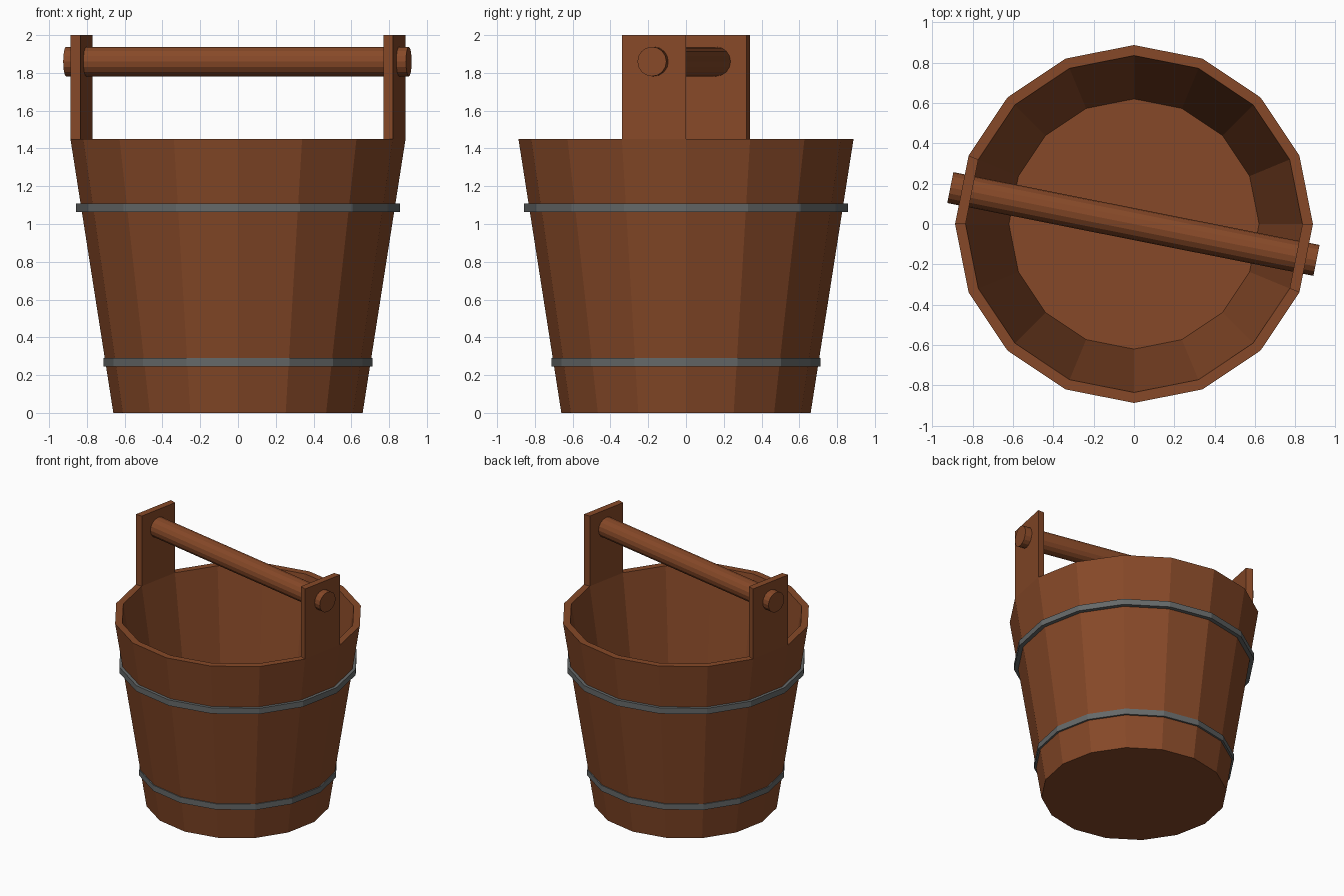
import bpy, bmesh, math
from mathutils import Matrix, Vector

if "Cube" in bpy.data.objects:
    bpy.data.objects.remove(bpy.data.objects["Cube"])

SIDES = 16


def material(name, color):
    m = bpy.data.materials.new(name)
    m.diffuse_color = (*color, 1)
    m.use_nodes = True
    m.node_tree.nodes["Principled BSDF"].inputs["Base Color"].default_value = m.diffuse_color
    return m


wood = material("wood", (0.24, 0.066, 0.021))
iron = material("iron", (0.13, 0.14, 0.14))


def finish(bm, name, mat):
    bmesh.ops.recalc_face_normals(bm, faces=bm.faces)
    mesh = bpy.data.meshes.new(name)
    bm.to_mesh(mesh)
    bm.free()
    mesh.materials.append(mat)
    ob = bpy.data.objects.new(name, mesh)
    bpy.context.collection.objects.link(ob)
    return ob


def ring(bm, r, z):
    return [bm.verts.new((r * math.cos(a), r * math.sin(a), z))
            for a in (math.tau * i / SIDES for i in range(SIDES))]


def bridge(bm, a, b):
    return [bm.faces.new((a[i], a[(i + 1) % SIDES], b[(i + 1) % SIDES], b[i]))
            for i in range(SIDES)]


# Tapered, hollow tub with a floor
bm = bmesh.new()
outer_low, outer_top = ring(bm, 0.66, 0), ring(bm, 0.887, 1.45)
inner_top, inner_low = ring(bm, 0.835, 1.45), ring(bm, 0.62, 0.06)
bridge(bm, outer_low, outer_top)
rim = bridge(bm, outer_top, inner_top)
bridge(bm, inner_top, inner_low)
bm.faces.new(outer_low)
bm.faces.new(inner_low)

# Two opposite rim segments raised into handle posts
for i in (SIDES // 2 - 1, SIDES - 1):
    ext = bmesh.ops.extrude_discrete_faces(bm, faces=[rim[i]])
    bmesh.ops.translate(bm, verts=ext["faces"][0].verts, vec=(0, 0, 0.55))
finish(bm, "tub", wood)

# Iron hoops
for name, r_in, r_out, z0, z1 in (("lower_hoop", 0.68, 0.713, 0.245, 0.29),
                                  ("upper_hoop", 0.805, 0.857, 1.063, 1.108)):
    bm = bmesh.new()
    loops = [ring(bm, r, z) for r, z in
             ((r_out, z0), (r_out, z1), (r_in, z1), (r_in, z0))]
    for k in range(4):
        bridge(bm, loops[k], loops[(k + 1) % 4])
    finish(bm, name, iron)

# Round handle bar through both posts
bm = bmesh.new()
turn = Matrix.Rotation(-math.pi / SIDES, 4, 'Z') @ Matrix.Rotation(math.pi / 2, 4, 'Y')
bmesh.ops.create_cone(bm, cap_ends=True, segments=16, radius1=0.078, radius2=0.078,
                      depth=1.85, matrix=Matrix.Translation(Vector((-0.003, 0, 1.86))) @ turn)
finish(bm, "handle_bar", wood)
